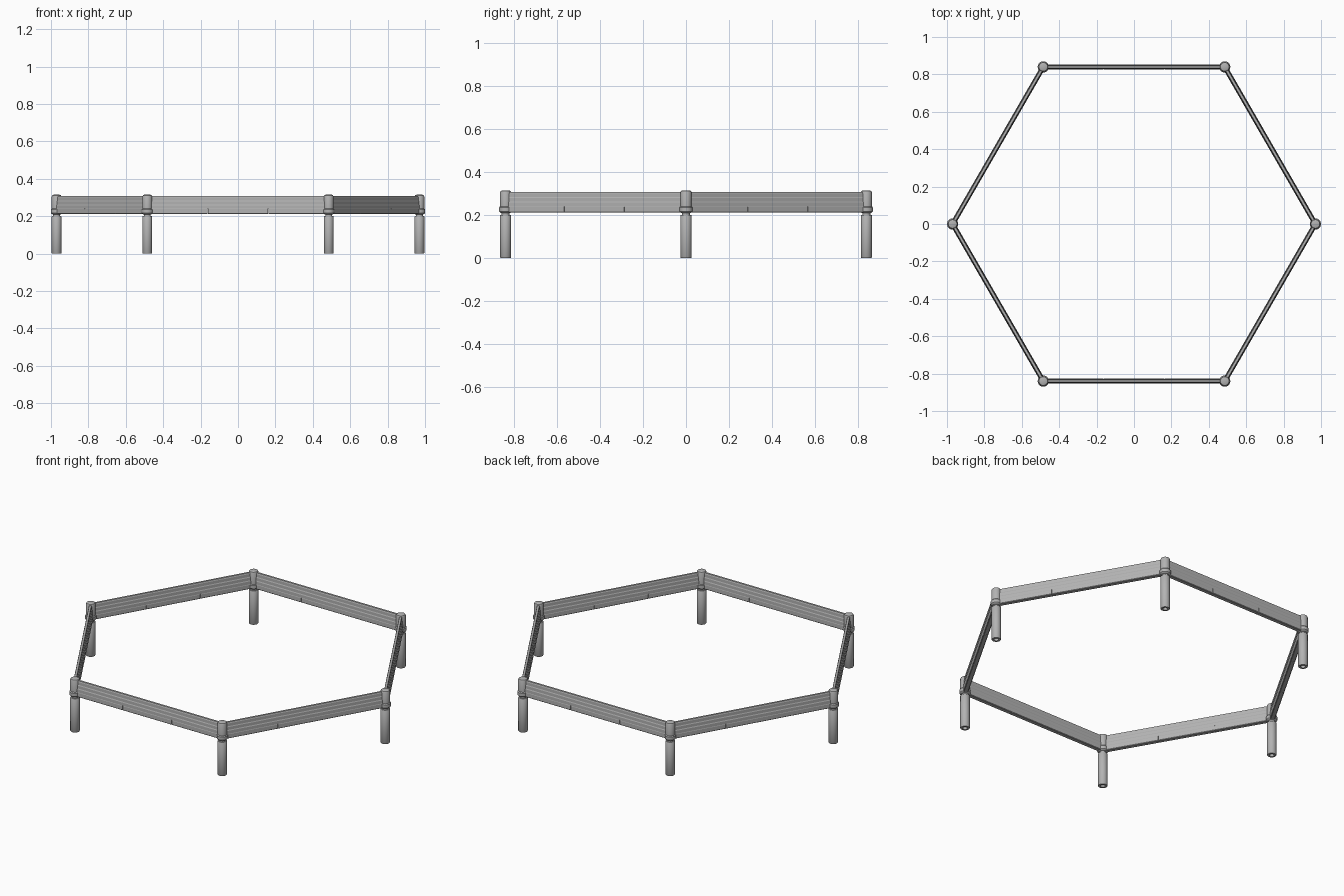
import bpy, bmesh, math
from mathutils import Vector

if "Cube" in bpy.data.objects:
    bpy.data.objects.remove(bpy.data.objects["Cube"])

R = 0.97          # corner radius of the hexagon
SIDES = 6

mat = bpy.data.materials.new("grey")
mat.use_nodes = True
GREY = (0.45, 0.45, 0.45, 1)
mat.diffuse_color = GREY
mat.node_tree.nodes["Principled BSDF"].inputs["Base Color"].default_value = GREY


def finish(name, bm, smooth=False):
    bmesh.ops.recalc_face_normals(bm, faces=bm.faces)
    mesh = bpy.data.meshes.new(name)
    bm.to_mesh(mesh)
    bm.free()
    mesh.materials.append(mat)
    ob = bpy.data.objects.new(name, mesh)
    bpy.context.collection.objects.link(ob)
    if smooth:
        bpy.context.view_layer.objects.active = ob
        bpy.ops.object.select_all(action='DESELECT')
        ob.select_set(True)
        bpy.ops.object.shade_smooth_by_angle(angle=math.radians(35))
    return ob


def lathe(name, profile, loc, steps=32):
    """Spin an (r, z) profile around a vertical axis."""
    bm = bmesh.new()
    verts = [bm.verts.new((r, 0, z)) for r, z in profile]
    edges = [bm.edges.new(p) for p in zip(verts, verts[1:])]
    bmesh.ops.spin(bm, geom=verts + edges, cent=(0, 0, 0), axis=(0, 0, 1),
                   angle=math.tau, steps=steps)
    bmesh.ops.remove_doubles(bm, verts=bm.verts, dist=1e-5)
    ob = finish(name, bm, True)
    ob.location = loc
    return ob


def beam(name, half, a, b, start, end):
    """Extrude a mirrored (half width, z) profile along part of the line a-b."""
    along = (b - a).normalized()
    side = Vector((-along.y, along.x, 0))
    section = half + [(-w, z) for w, z in reversed(half)]
    bm = bmesh.new()
    rings = [[bm.verts.new(a.lerp(b, t) + side * w + Vector((0, 0, z)))
              for w, z in section] for t in (start, end)]
    n = len(section)
    for i in range(n):
        j = (i + 1) % n
        bm.faces.new((rings[0][i], rings[0][j], rings[1][j], rings[1][i]))
    for ring in rings:
        bm.faces.new(ring)
    return finish(name, bm)


# Profiles: hollow leg, collared post, stepped rail and base strip
leg = [(0.013, 0.19), (0.013, 0), (0.024, 0), (0.026, 0.003),
       (0.026, 0.198), (0.024, 0.201), (0.018, 0.201), (0.018, 0.213)]
post = [(0, 0.21), (0.022, 0.21), (0.027, 0.213), (0.030, 0.217),
        (0.030, 0.236), (0.026, 0.241), (0.026, 0.306),
        (0.023, 0.312), (0.016, 0.315), (0, 0.315)]
rail = [(0.0125, 0.241), (0.0125, 0.258), (0.0105, 0.263), (0.0105, 0.279),
        (0.0085, 0.284), (0.0085, 0.300), (0.006, 0.307)]
strip = [(0.010, 0.212), (0.0135, 0.215), (0.0135, 0.238), (0.0125, 0.241)]

corners = [Vector((R * math.cos(k * math.tau / SIDES),
                   R * math.sin(k * math.tau / SIDES), 0)) for k in range(SIDES)]

for k, a in enumerate(corners):
    b = corners[(k + 1) % SIDES]
    lathe(f"leg_{k + 1}", leg, a)
    lathe(f"post_{k + 1}", post, a)
    beam(f"rail_{k + 1}", rail, a, b, 0.015, 0.985)
    # Base strip in three lengths with fine seams
    for s in range(3):
        beam(f"base_strip_{k + 1}_{s + 1}", strip, a, b,
             max(0.015, s / 3 + 0.001), min(0.985, (s + 1) / 3 - 0.001))
